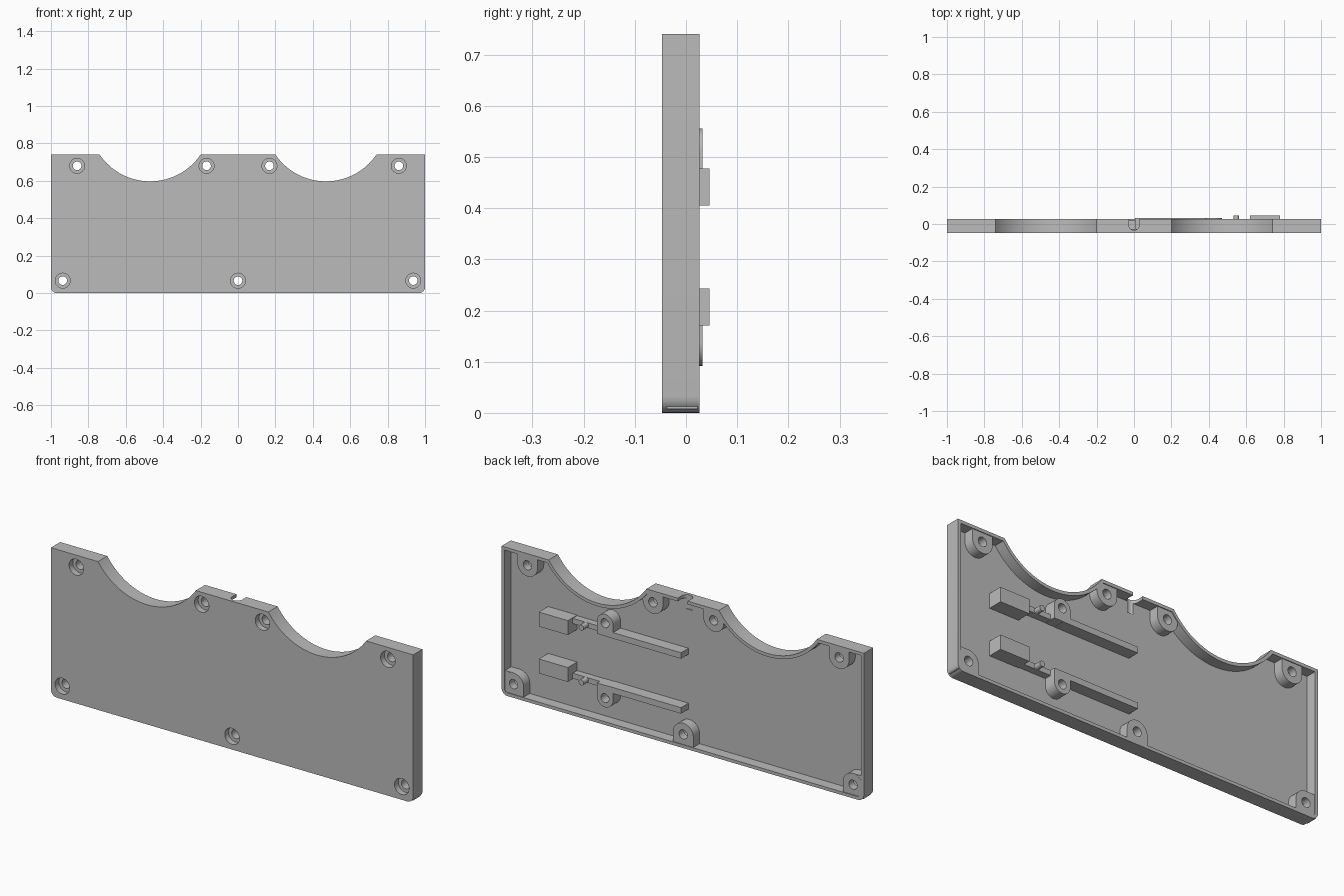
import bpy, bmesh
from math import sin, cos, pi, sqrt, acos

if "Cube" in bpy.data.objects:
    bpy.data.objects.remove(bpy.data.objects["Cube"], do_unlink=True)

W, H = 1.0, 0.74                      # half width, height
FRONT, FLOOR, RIM = -0.047, -0.027, 0.026
ARC_X, ARC_Z, ARC_R = 0.47, 0.923, 0.326
WALL = 0.016

grey = bpy.data.materials.new("plain grey")
grey.use_nodes = True
grey.diffuse_color = (0.5, 0.5, 0.5, 1)
grey.node_tree.nodes["Principled BSDF"].inputs["Base Color"].default_value = (0.5, 0.5, 0.5, 1)


def arc(cx, cz, r, a0, a1, n=16):
    return [(cx + r * cos(a0 + (a1 - a0) * i / n), cz + r * sin(a0 + (a1 - a0) * i / n))
            for i in range(n + 1)]


def prism(name, pts, y0, y1):
    """Extrude an x-z outline along y."""
    bm = bmesh.new()
    face = bm.faces.new([bm.verts.new((x, y0, z)) for x, z in pts])
    new = bmesh.ops.extrude_face_region(bm, geom=[face])["geom"]
    bmesh.ops.translate(bm, vec=(0, y1 - y0, 0),
                        verts=[v for v in new if isinstance(v, bmesh.types.BMVert)])
    bmesh.ops.recalc_face_normals(bm, faces=bm.faces)
    mesh = bpy.data.meshes.new(name)
    bm.to_mesh(mesh)
    bm.free()
    mesh.materials.append(grey)
    ob = bpy.data.objects.new(name, mesh)
    bpy.context.collection.objects.link(ob)
    return ob


def box(name, x0, x1, z0, z1, y0, y1):
    return prism(name, [(x0, z0), (x1, z0), (x1, z1), (x0, z1)], y0, y1)


def disc(name, x, z, r, y0, y1):
    return prism(name, arc(x, z, r, 0, 2 * pi, 32)[:-1], y0, y1)


def combine(target, tool, op):
    """Boolean the tool into the target and drop the tool."""
    mod = target.modifiers.new(op, "BOOLEAN")
    mod.operation, mod.solver, mod.object = op, "EXACT", tool
    bpy.context.view_layer.objects.active = target
    bpy.ops.object.modifier_apply(modifier=mod.name)
    bpy.data.objects.remove(tool, do_unlink=True)


def outline(t):
    """Panel silhouette with two top scoops, inset by t."""
    w, top, r, c = W - t, H - t, ARC_R + t, 0.032 - t
    half = acos((ARC_Z - top) / r)
    pts = arc(-w + c, t + c, c, pi, 1.5 * pi, 6) + arc(w - c, t + c, c, -pi / 2, 0, 6)
    pts.append((w, top))
    for x in (ARC_X, -ARC_X):
        pts += arc(x, ARC_Z, r, -pi / 2 + half, -pi / 2 - half, 40)
    return pts + [(-w, top)]


def arch(x, z, r, foot):
    """Round-ended boss outline reaching a straight foot."""
    up = foot < z
    a = arc(x, z, r, 0, pi if up else -pi, 16)
    return a + [(x - r, foot), (x + r, foot)]


# Shell: plate with a hollow back
panel = prism("panel", outline(0), FRONT, RIM)
combine(panel, prism("cavity", outline(WALL), FLOOR, 0.1), "DIFFERENCE")

# Screw bosses, joined to the nearest walls
screws = [(x, 0.68) for x in (-0.86, -0.168, 0.168, 0.86)] + [(x, 0.066) for x in (-0.937, 0, 0.937)]
BOSS_TOP, BOSS_R = 0.022, 0.056
for x, z in screws:
    foot = H - 0.006 if z > 0.3 else 0.008
    boss = prism("boss", arch(x, z, BOSS_R, foot), FLOOR - 0.01, BOSS_TOP)
    if z > 0.3:
        for s in (-1, 1):
            combine(boss, disc("scoop", s * ARC_X, ARC_Z, ARC_R + 0.005, -0.1, 0.1), "DIFFERENCE")
    combine(panel, boss, "UNION")
    if z < 0.3 and x:
        s = 1 if x > 0 else -1
        combine(panel, box("corner_fill", *sorted((x, s * 0.99)), 0.011, z + BOSS_R,
                           FLOOR - 0.009, BOSS_TOP - 0.0005), "UNION")

# Through holes and front counterbores
for x, z in screws:
    combine(panel, disc("hole", x, z, 0.023, -0.1, 0.1), "DIFFERENCE")
    combine(panel, disc("counterbore", x, z, 0.04, -0.1, FRONT + 0.03), "DIFFERENCE")

# Round-bottomed cable slot through the top wall
slot = disc("slot", 0, 0, 0.028, 0.67, 0.8)
for v in slot.data.vertices:
    x, y, z = v.co
    v.co = (x, z - 0.005 if z < 0 else z * 3, y)
bm = bmesh.new()
bm.from_mesh(slot.data)
bmesh.ops.recalc_face_normals(bm, faces=bm.faces)
bm.to_mesh(slot.data)
bm.free()
combine(panel, slot, "DIFFERENCE")

# Two mirrored holder sets on the back
MID = 0.324
for s, side in ((1, "upper"), (-1, "lower")):
    def span(a, b):
        return sorted((MID + s * a, MID + s * b))
    base = FLOOR - 0.005
    box(side + "_block", 0.62, 0.78, *span(0.081, 0.153), base, 0.046)
    bar = box(side + "_bar", 0.005, 0.42, *span(0.122, 0.152), base, 0.032)
    post = prism(side + "_mount", arch(0.425, MID + s * 0.187, 0.045, MID + s * 0.123), base, 0.0322)
    combine(bar, post, "UNION")
    combine(bar, disc("pilot", 0.425, MID + s * 0.187, 0.022, -0.015, 0.1), "DIFFERENCE")
    box(side + "_low_rail", 0.46, 0.63, *span(0.124, 0.15), base, 0.008)
    disc(side + "_pin", 0.547, MID + s * 0.137, 0.014, base, 0.045)

# Smooth curved walls, keep edges crisp
for ob in bpy.context.collection.objects:
    if ob.type == "MESH":
        bpy.ops.object.select_all(action="DESELECT")
        ob.select_set(True)
        bpy.context.view_layer.objects.active = ob
        bpy.ops.object.shade_smooth_by_angle(angle=0.5)
